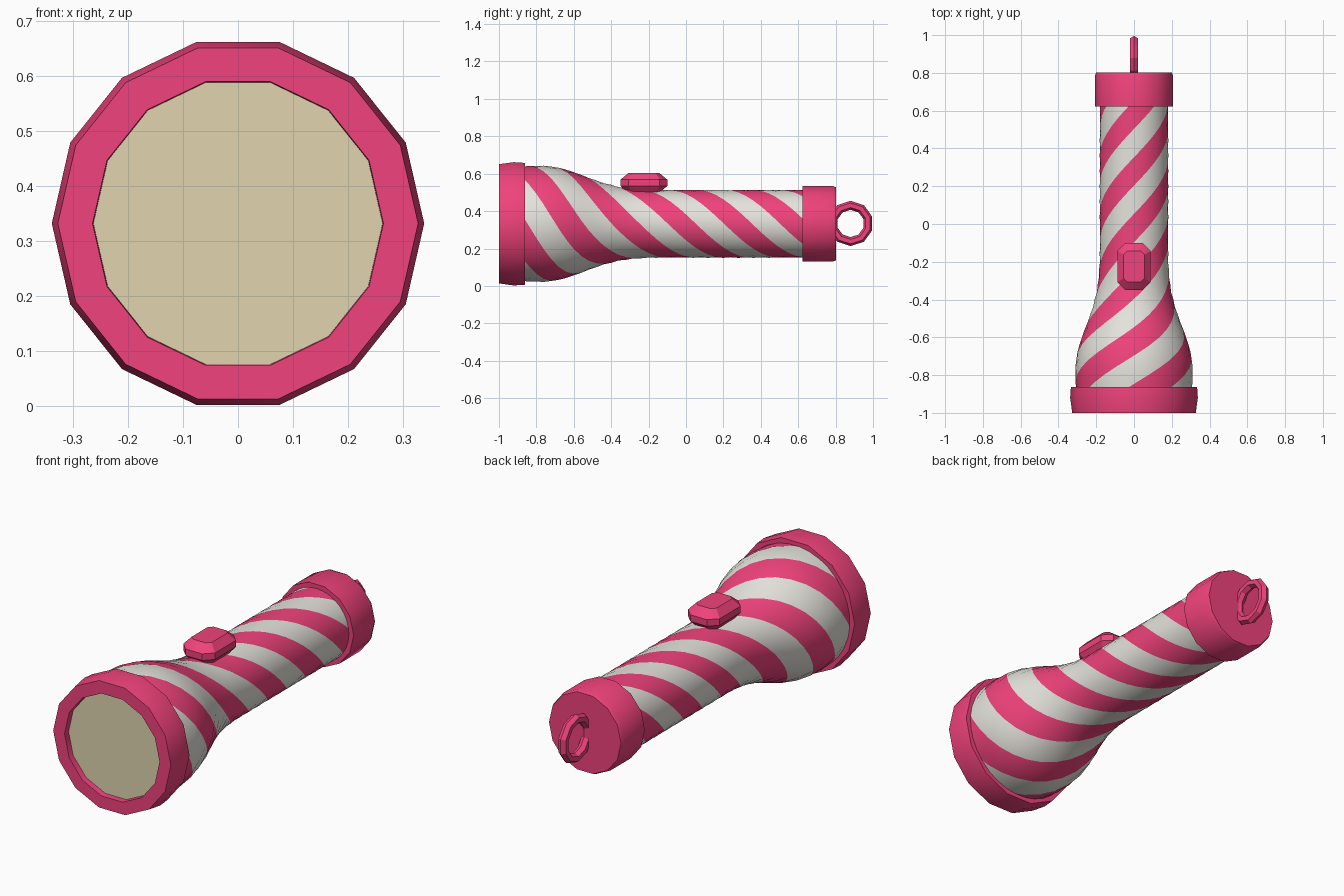
import bpy, bmesh
from math import sin, cos, pi, radians

if "Cube" in bpy.data.objects:
    bpy.data.objects.remove(bpy.data.objects["Cube"])

CZ = 0.332  # height of the torch axis


def material(name, rgb):
    m = bpy.data.materials.new(name)
    m.diffuse_color = (*rgb, 1)
    m.use_nodes = True
    m.node_tree.nodes["Principled BSDF"].inputs["Base Color"].default_value = m.diffuse_color
    return m


PINK = material("pink", (0.87, 0.055, 0.2))
WHITE = material("white", (0.78, 0.77, 0.72))
CREAM = material("cream", (0.75, 0.66, 0.43))


def finish(bm, name, mats, angle=30):
    me = bpy.data.meshes.new(name)
    bm.to_mesh(me)
    bm.free()
    ob = bpy.data.objects.new(name, me)
    bpy.context.collection.objects.link(ob)
    for m in mats:
        me.materials.append(m)
    bpy.ops.object.select_all(action='DESELECT')
    ob.select_set(True)
    bpy.context.view_layer.objects.active = ob
    bpy.ops.object.shade_smooth_by_angle(angle=radians(angle))
    return ob


def lathe(name, profile, segs, mats, twist=0, phase=0, stripe=0, caps=(False, False)):
    """Spin (y, radius) points about the torch axis, optionally twisting into stripes."""
    bm = bmesh.new()
    rings = []
    for y, r in profile:
        turn = phase - twist * (y - profile[0][0])
        rings.append([bm.verts.new((r * cos(turn + 2 * pi * i / segs), y,
                                    CZ + r * sin(turn + 2 * pi * i / segs)))
                      for i in range(segs)])
    for a, b in zip(rings, rings[1:]):
        for i in range(segs):
            j = (i + 1) % segs
            f = bm.faces.new((a[i], b[i], b[j], a[j]))
            if stripe:
                f.material_index = (i // stripe) % 2
    if caps[0]:
        bm.faces.new(rings[0])
    if caps[1]:
        bm.faces.new(rings[-1][::-1])
    bmesh.ops.recalc_face_normals(bm, faces=bm.faces)
    return finish(bm, name, mats)


# Striped twisted body, flared toward the lens
keys = [(-0.88, 0.308), (-0.78, 0.313), (-0.70, 0.306), (-0.62, 0.285), (-0.54, 0.255),
        (-0.46, 0.225), (-0.38, 0.203), (-0.30, 0.189), (-0.2, 0.182), (0.64, 0.182)]


def radius(y):
    for (y0, r0), (y1, r1) in zip(keys, keys[1:]):
        if y <= y1:
            return r0 + (r1 - r0) * (y - y0) / (y1 - y0)
    return keys[-1][1]


rows = 38
body = [(-0.88 + 1.52 * k / rows, radius(-0.88 + 1.52 * k / rows)) for k in range(rows + 1)]
lathe("body", body, 16, [PINK, WHITE], twist=radians(300), phase=radians(55), stripe=2)

# Lens bezel with a hollow front, and the recessed lens
lathe("bezel", [(-0.96, 0.262), (-1.0, 0.264), (-1.0, 0.327), (-0.92, 0.338),
                (-0.862, 0.334), (-0.862, 0.29)], 14, [PINK])
lathe("lens", [(-0.97, 0.264), (-0.93, 0.264)], 14, [CREAM], caps=(True, True))

# Tail cap
lathe("tail_cap", [(0.622, 0.16), (0.622, 0.207), (0.785, 0.207), (0.802, 0.2)],
      14, [PINK], caps=(False, True))

# Hanging ring at the tail
bpy.ops.mesh.primitive_torus_add(major_segments=10, minor_segments=6, major_radius=0.097,
                                 minor_radius=0.024, location=(0, 0.88, CZ + 0.002),
                                 rotation=(0, pi / 2, 0))
ring = bpy.context.object
ring.name = "hanging_ring"
ring.data.materials.append(PINK)
bpy.ops.object.shade_smooth_by_angle(angle=radians(30))

# Switch button: stacked chamfered rectangles
bm = bmesh.new()
layers = []
for z, hx, hy, c in [(0.495, 0.055, 0.082, 0.02), (0.535, 0.088, 0.125, 0.042),
                     (0.568, 0.088, 0.125, 0.042), (0.604, 0.055, 0.082, 0.02)]:
    outline = [(hx, hy - c), (hx - c, hy), (c - hx, hy), (-hx, hy - c),
               (-hx, c - hy), (c - hx, -hy), (hx - c, -hy), (hx, c - hy)]
    layers.append([bm.verts.new((x, y - 0.225, z)) for x, y in outline])
for a, b in zip(layers, layers[1:]):
    for i in range(8):
        bm.faces.new((a[i], a[(i + 1) % 8], b[(i + 1) % 8], b[i]))
bm.faces.new(layers[0][::-1])
bm.faces.new(layers[-1])
bmesh.ops.recalc_face_normals(bm, faces=bm.faces)
finish(bm, "switch_button", [PINK])
